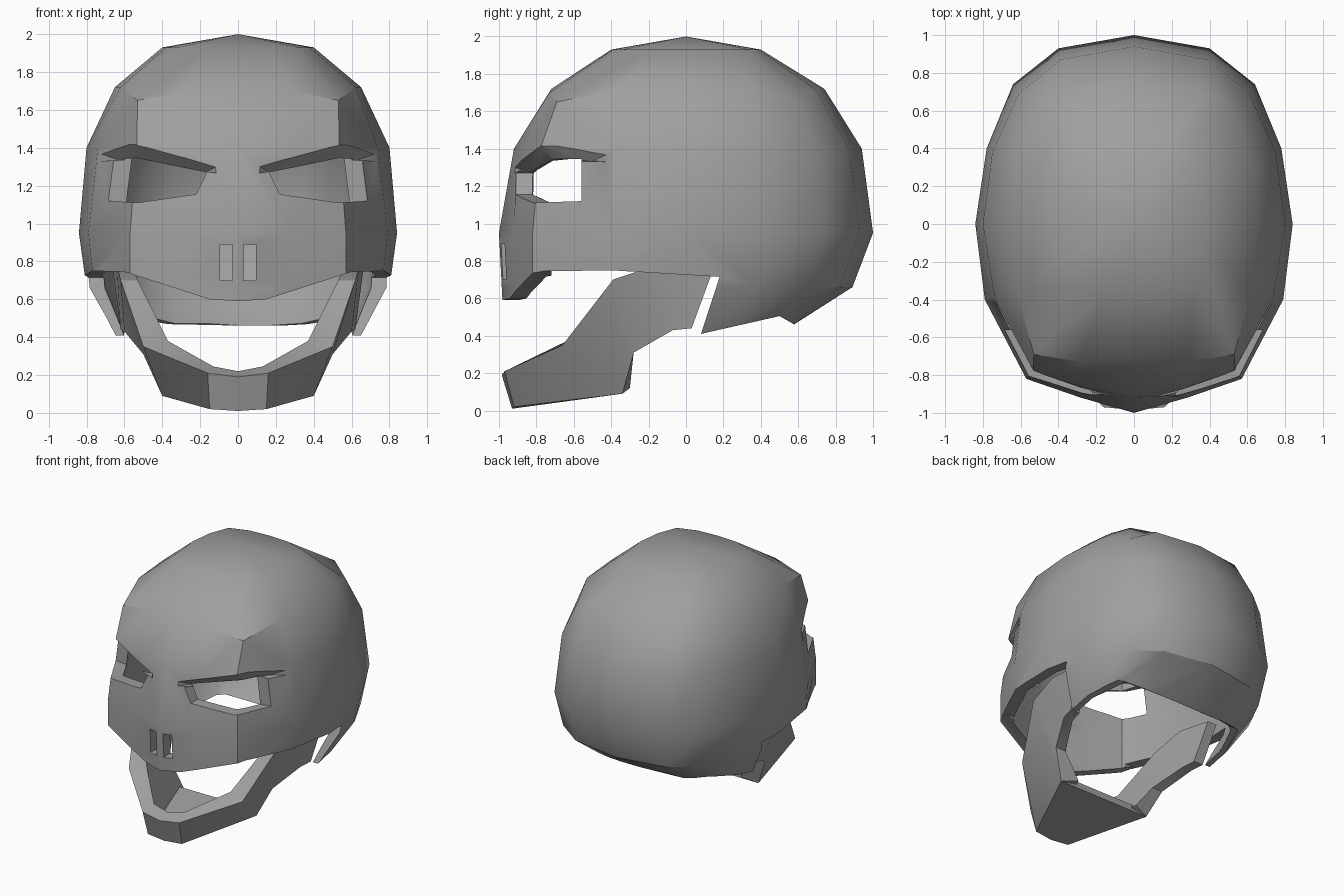
import bpy, bmesh
from mathutils import Vector

if "Cube" in bpy.data.objects:
    bpy.data.objects.remove(bpy.data.objects["Cube"])

grey = bpy.data.materials.new("plain grey")
grey.diffuse_color = (0.35, 0.35, 0.35, 1)
grey.use_nodes = True
grey.node_tree.nodes["Principled BSDF"].inputs["Base Color"].default_value = grey.diffuse_color


def make(name, verts, faces):
    bm = bmesh.new()
    vs = [bm.verts.new(v) for v in verts]
    for f in faces:
        bm.faces.new([vs[i] for i in f])
    bmesh.ops.recalc_face_normals(bm, faces=bm.faces)
    me = bpy.data.meshes.new(name)
    bm.to_mesh(me)
    bm.free()
    me.materials.append(grey)
    ob = bpy.data.objects.new(name, me)
    bpy.context.collection.objects.link(ob)
    return ob


def loft(name, loops):
    """Closed solid through equal-length loops, capped at both ends."""
    n = len(loops[0])
    faces = [[k * n + i, k * n + (i + 1) % n, (k + 1) * n + (i + 1) % n, (k + 1) * n + i]
             for k in range(len(loops) - 1) for i in range(n)]
    faces += [list(range(n)), [(len(loops) - 1) * n + i for i in range(n)]]
    return make(name, [v for l in loops for v in l], faces)


def cut(ob, cutter):
    cutter.hide_render = True
    m = ob.modifiers.new("cut", "BOOLEAN")
    m.operation, m.solver, m.object = "DIFFERENCE", "EXACT", cutter
    bpy.context.view_layer.objects.active = ob
    bpy.ops.object.modifier_apply(modifier=m.name)
    bpy.data.objects.remove(cutter)


def smooth(ob):
    bpy.ops.object.select_all(action="DESELECT")
    ob.select_set(True)
    bpy.context.view_layer.objects.active = ob
    bpy.ops.object.shade_smooth_by_angle(angle=0.54)


# Skull shell: half rings (x, y) from front centre to back centre
RINGS = {
    0.36: [(0, -.97), (.28, -.91), (.56, -.8), (.62, -.42), (.63, 0), (.6, .2), (.52, .33), (.35, .42), (0, .42)],
    0.66: [(0, -.985), (.28, -.91), (.57, -.82), (.76, -.42), (.80, 0), (.76, .38), (.62, .66), (.4, .82), (0, .89)],
    0.95: [(0, -1), (.28, -.92), (.57, -.82), (.79, -.4), (.84, 0), (.78, .4), (.64, .74), (.4, .93), (0, 1)],
    1.40: [(0, -.92), (.28, -.86), (.535, -.78), (.74, -.38), (.80, 0), (.75, .38), (.61, .69), (.39, .87), (0, .94)],
    1.72: [(0, -.72), (.28, -.73), (.53, -.69), (.62, -.36), (.65, 0), (.62, .36), (.53, .6), (.37, .69), (0, .74)],
    1.93: [(0, -.4), (.17, -.39), (.32, -.34), (.38, -.18), (.4, 0), (.38, .18), (.32, .34), (.17, .39), (0, .4)],
}


def dome(name, sx, sy, sz, floor):
    loops = []
    for z, half in RINGS.items():
        pts = half + [(-x, y) for x, y in half[-2:0:-1]]
        loop = []
        for x, y in pts:
            # forehead corners dip below the ring
            zz = z - (0.07 if z == 1.72 and abs(x) == .53 else 0.02 if z == 1.72 and abs(x) == .28 else 0)
            zz = .95 + (zz - .95) * sz if zz > .95 else zz
            loop.append((x * sx, y * sy, floor if z == .36 else zz))
        loops.append(loop)
    n = len(loops[0])
    verts = [v for l in loops for v in l] + [(0, 0, .95 + 1.05 * sz)]
    faces = [[k * n + i, k * n + (i + 1) % n, (k + 1) * n + (i + 1) % n, (k + 1) * n + i]
             for k in range(len(loops) - 1) for i in range(n)]
    top = (len(loops) - 1) * n
    faces += [[top + i, top + (i + 1) % n, len(verts) - 1] for i in range(n)]
    faces.append(list(range(n)))
    return make(name, verts, faces)


shell = dome("skull_shell", 1, 1, 1, .36)
cut(shell, dome("hollow", .9, .91, .92, .30))

# Lower edge: pointed upper lip at the front, stepped line along the sides
lip = [(1, 0), (1, .745), (.6, .745), (.15, .6), (0, .59), (-.15, .6), (-.6, .745), (-1, .745), (-1, 0)]
cut(shell, loft("lip_cut", [[(x, y, z) for x, z in lip] for y in (-1.3, -.5)]))
side = [(-.72, 0), (-.72, .745), (-.4, .75), (.18, .715), (.08, .41), (.5, .505), (.58, .46), (1.2, .4), (1.2, 0)]
cut(shell, loft("side_cut", [[(x, y, z) for y, z in side] for x in (-1.2, 1.2)]))

# Eyes, brow bevels and nostrils
EYE = [(.165, 1.27), (.53, 1.345), (.85, 1.34), (.85, 1.13), (.53, 1.11), (.22, 1.155)]
BROW = [((.08, -.96, 1.32), (.17, -.84, 1.27)),
        ((.53, -.785, 1.42), (.53, -.70, 1.34)),
        ((.73, -.42, 1.37), (.63, -.50, 1.335))]
for s in (1, -1):
    cut(shell, loft("eye_cut", [[(s * x, y, z) for x, z in EYE] for y in (-1.3, -.56)]))
    loops = []
    for o, i in BROW:
        o, i = Vector(o), Vector(i)
        far = o + (o - i) * .8
        loops.append([(s * p[0], p[1], p[2]) for p in (far, i, (far.x, far.y, i.z - .01))])
    cut(shell, loft("brow_cut", loops))
    slot = [(s * .03, .7), (s * .095, .7), (s * .095, .89), (s * .03, .89)]
    cut(shell, loft("nostril_cut", [[(x, y, z) for x, z in slot] for y in (-1.2, -.8)]))
smooth(shell)

# Jaw: outer bottom, outer top, inward offset, from chin to hinge
JAW = [((0, -.93, .01), (0, -.985, .19), (0, .1, .03)),
       ((.15, -.92, .02), (.16, -.97, .21), (-.03, .1, .035)),
       ((.4, -.34, .09), (.5, -.66, .35), (-.13, .04, .03)),
       ((.5, -.28, .31), (.62, -.39, .70), (-.09, 0, 0)),
       ((.6, -.07, .43), (.64, -.15, .78), (-.08, 0, 0)),
       ((.62, .03, .44), (.66, .14, .74), (-.08, 0, 0))]
half = [[Vector(b), Vector(t), Vector(t) + Vector(d), Vector(b) + Vector(d)] for b, t, d in JAW]
flip = [[Vector((-p.x, p.y, p.z)) for p in l] for l in half[:0:-1]]
jaw = loft("jaw", flip + half)
smooth(jaw)

# Chin floor closing the jaw underneath
rim = [l[0] for l in flip[-2:] + half[:3]]
chin = loft("chin_floor", [rim, [p + Vector((0, 0, .05)) for p in rim]])
smooth(chin)
